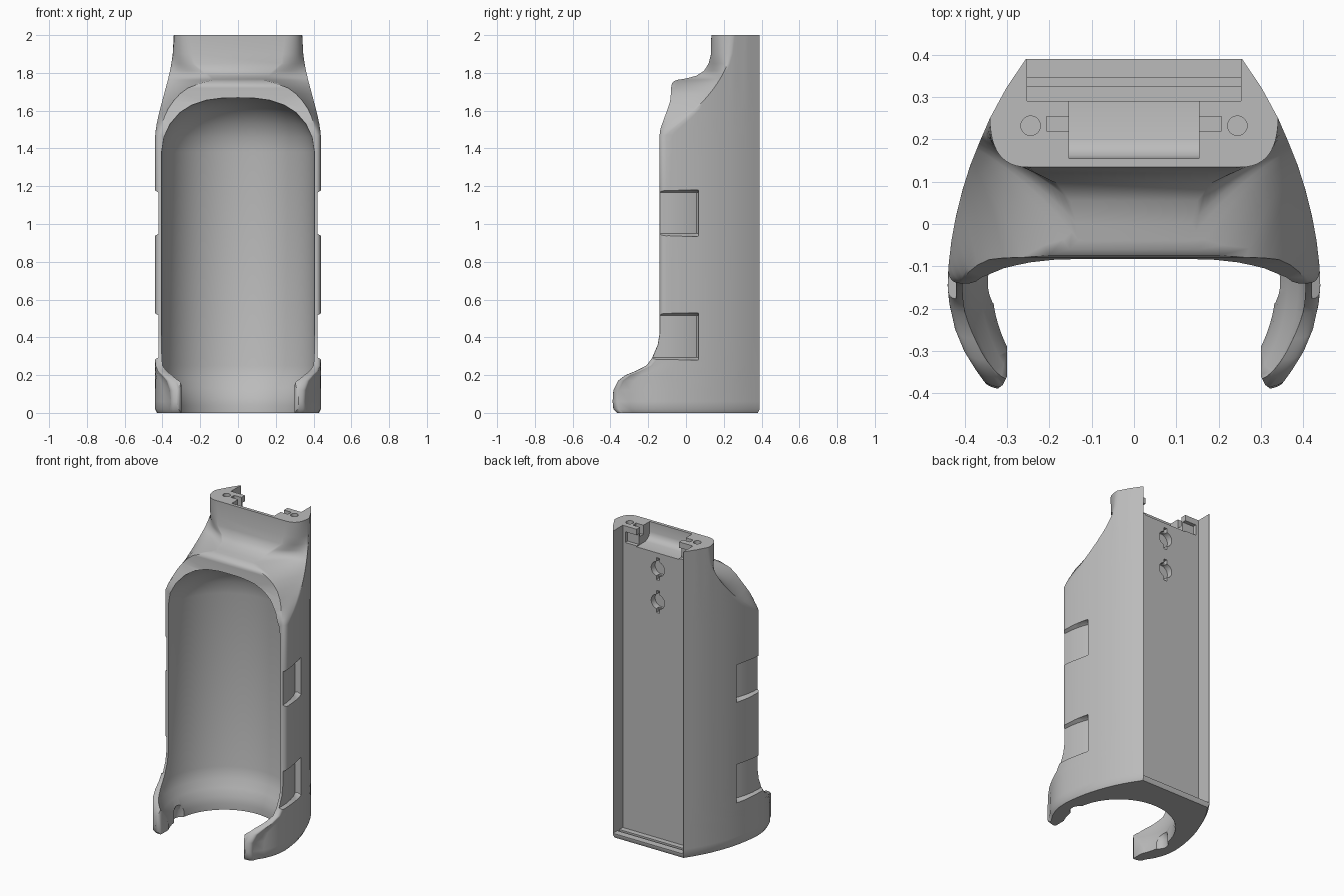
import bpy, bmesh
from math import sin, cos, pi

if "Cube" in bpy.data.objects:
    bpy.data.objects.remove(bpy.data.objects["Cube"])

grey = bpy.data.materials.new("plain_grey")
grey.use_nodes = True
grey.diffuse_color = (0.5, 0.5, 0.5, 1)
grey.node_tree.nodes["Principled BSDF"].inputs["Base Color"].default_value = (0.5, 0.5, 0.5, 1)


def loft(name, rings):
    """Closed solid through rings of equal point count."""
    bm = bmesh.new()
    rows = [[bm.verts.new(p) for p in ring] for ring in rings]
    n = len(rows[0])
    for a, b in zip(rows, rows[1:]):
        for i in range(n):
            j = (i + 1) % n
            bm.faces.new((a[i], a[j], b[j], b[i]))
    bm.faces.new(rows[0][::-1])
    bm.faces.new(rows[-1])
    bmesh.ops.recalc_face_normals(bm, faces=bm.faces)
    mesh = bpy.data.meshes.new(name)
    bm.to_mesh(mesh)
    bm.free()
    mesh.materials.append(grey)
    ob = bpy.data.objects.new(name, mesh)
    bpy.context.collection.objects.link(ob)
    return ob


def box(name, x0, x1, y0, y1, z0, z1):
    return loft(name, [[(x0, y0, z), (x1, y0, z), (x1, y1, z), (x0, y1, z)] for z in (z0, z1)])


def disc(r, x, y, z, n=32, upright=True):
    angles = [2 * pi * (i + 0.5) / n for i in range(n)]
    if upright:
        return [(x + r * cos(a), y + r * sin(a), z) for a in angles]
    return [(x + r * cos(a), y, z + r * sin(a)) for a in angles]


def cut(target, cutter):
    mod = target.modifiers.new("cut", 'BOOLEAN')
    mod.operation = 'DIFFERENCE'
    mod.solver = 'EXACT'
    mod.object = cutter
    bpy.context.view_layer.objects.active = target
    bpy.ops.object.modifier_apply(modifier=mod.name)
    bpy.data.objects.remove(cutter)


def lookup(table, v):
    """Piecewise linear value from (key, value) pairs with falling keys."""
    for (k0, v0), (k1, v1) in zip(table, table[1:]):
        if v >= k1:
            return v0 + (v1 - v0) * (k0 - v) / (k0 - k1)
    return table[-1][1]


# Outer plan: depth y against half width
PLAN = [(.39, .255), (.32, .302), (.25, .34), (.19, .366), (.14, .386), (.08, .405),
        (.02, .42), (-.04, .431), (-.1, .438), (-.15, .44), (-.2, .434), (-.25, .42),
        (-.3, .397), (-.35, .362), (-.39, .33)]

# Front edge: height z against y, from the foot to the neck
FRONT = [(0, -.375), (.02, -.385), (.06, -.39), (.12, -.385), (.17, -.36), (.2, -.32),
         (.22, -.27), (.25, -.21), (.29, -.18), (.36, -.15), (.42, -.14), (1.47, -.14),
         (1.5, -.136), (1.53, -.126), (1.57, -.112), (1.61, -.097), (1.65, -.084),
         (1.69, -.08), (1.72, -.079), (1.745, -.074), (1.758, -.06), (1.764, -.04),
         (1.77, .0), (1.785, .055), (1.81, .095), (1.85, .12), (1.9, .132), (2, .134)]

# Hood rim arch: height against half width
ARCH = [(2, .25), (1.85, .23), (1.785, .15), (1.764, .13), (1.745, .2), (1.72, .265),
        (1.68, .32), (1.62, .365), (1.55, .398), (1.47, .41)]


def section(z, yf):
    pull = 0
    if z <= 1.47:
        yc = yf + 0.035
        xf = min(0.41, lookup(PLAN, yf) - 0.03)
    else:
        yc = 0.25 - 0.365 * ((2 - z) / 0.53) ** 2
        xf = lookup(ARCH, z)
        pull = 1.2 * min(1, (z - 1.47) / 0.14, max(0, (1.92 - z) / 0.14))
    half = []
    for i in range(15):
        y = 0.39 + (yc - 0.39) * i / 14
        half.append((lookup(PLAN, y), y))
    xc = half[-1][0]
    # Rounded front corner, hollowed beside the hood
    mx = xc + pull * (xf - xc) / 2
    my = yf + pull * (yc - yf) / 2
    for i in range(1, 13):
        t = i / 12
        a, b, c = (1 - t) ** 2, 2 * t * (1 - t), t * t
        half.append((a * xc + b * mx + c * xf, a * yc + b * my + c * yf))
    s = 0.975 if z == 0 else 1
    return [(x * s, y * s, z) for x, y in half] + [(-x * s, y * s, z) for x, y in reversed(half)]


body = loft("holder_body", [section(z, y) for z, y in FRONT])

# Round cavity with a lip at the foot and a domed shoulder
CAVITY = [(-.1, .335), (.04, .335), (.08, .342), (.13, .362), (.18, .388), (.25, .405),
          (1.38, .405), (1.46, .392), (1.53, .36), (1.59, .31), (1.63, .25),
          (1.655, .18), (1.667, .1), (1.67, .01)]
cut(body, loft("cavity", [disc(r, 0, -0.14, z, 96) for z, r in CAVITY]))

# Gap between the arms, easing their tips
gap = [(.3, -.25), (.3, -.36), (.31, -.38), (.33, -.395), (.33, -.6)]
gap += [(-x, y) for x, y in reversed(gap)]
cut(body, loft("arm_gap", [[(x, y, z) for x, y in gap] for z in (-0.1, 0.6)]))

# Rear channel with a small groove in its bottom ledge
cut(body, box("rear_channel", -0.253, 0.253, 0.29, 0.5, 0.03, 2.1))
cut(body, box("ledge_groove", -0.253, 0.253, 0.325, 0.345, 0.012, 0.1))

# Latch pocket in the top, with a curved floor
pocket = [(.155, 2.1), (.155, 1.935), (.162, 1.912), (.178, 1.896), (.2, 1.888),
          (.32, 1.885), (.32, 2.1)]
cut(body, loft("latch_pocket", [[(x, y, z) for y, z in pocket] for x in (-0.153, 0.153)]))

# Mounting holes in the channel
for z in (1.782, 1.568):
    cut(body, loft("round_hole", [disc(0.048, 0, y, z, upright=False) for y in (0.25, 0.32)]))
    cut(body, box("hole_slot", -0.011, 0.011, 0.262, 0.32, z - 0.072, z + 0.072))

for side in (-1, 1):
    # Strap recesses on the flanks, with sloping ends
    shape = [(.42, -.3), (.42, -.14), (.417, -.09), (.408, -.04), (.394, .01), (.374, .055),
             (.385, .065), (.6, .065), (.6, -.3)]
    for z0, z1 in ((0.28, 0.53), (0.935, 1.18)):
        steps = ((z0, .025), (z0 + .014, 0), (z1 - .014, 0), (z1, .025))
        cut(body, loft("strap_recess", [[(side * (x + d), y, z) for x, y in shape]
                                        for z, d in steps]))
    # Domed notch in the foot lip
    notch = ((-0.1, .057), (.05, .057), (.08, .048), (.1, .03))
    cut(body, loft("lip_notch", [disc(r, side * 0.305, -0.137, z) for z, r in notch]))
    # Pin slot, screw hole and rear catch beside the latch pocket
    xa, xb = sorted((side * 0.14, side * 0.206))
    cut(body, box("pin_slot", xa, xb, 0.22, 0.254, 1.94, 2.1))
    cut(body, loft("screw_hole", [disc(0.023, side * 0.244, 0.232, z) for z in (1.95, 2.1)]))
    xa, xb = sorted((side * 0.14, side * 0.235))
    cut(body, box("rear_catch", xa, xb, 0.265, 0.31, 1.892, 1.962))

bpy.ops.object.select_all(action='DESELECT')
body.select_set(True)
bpy.context.view_layer.objects.active = body
bpy.ops.object.shade_smooth_by_angle(angle=0.8)
